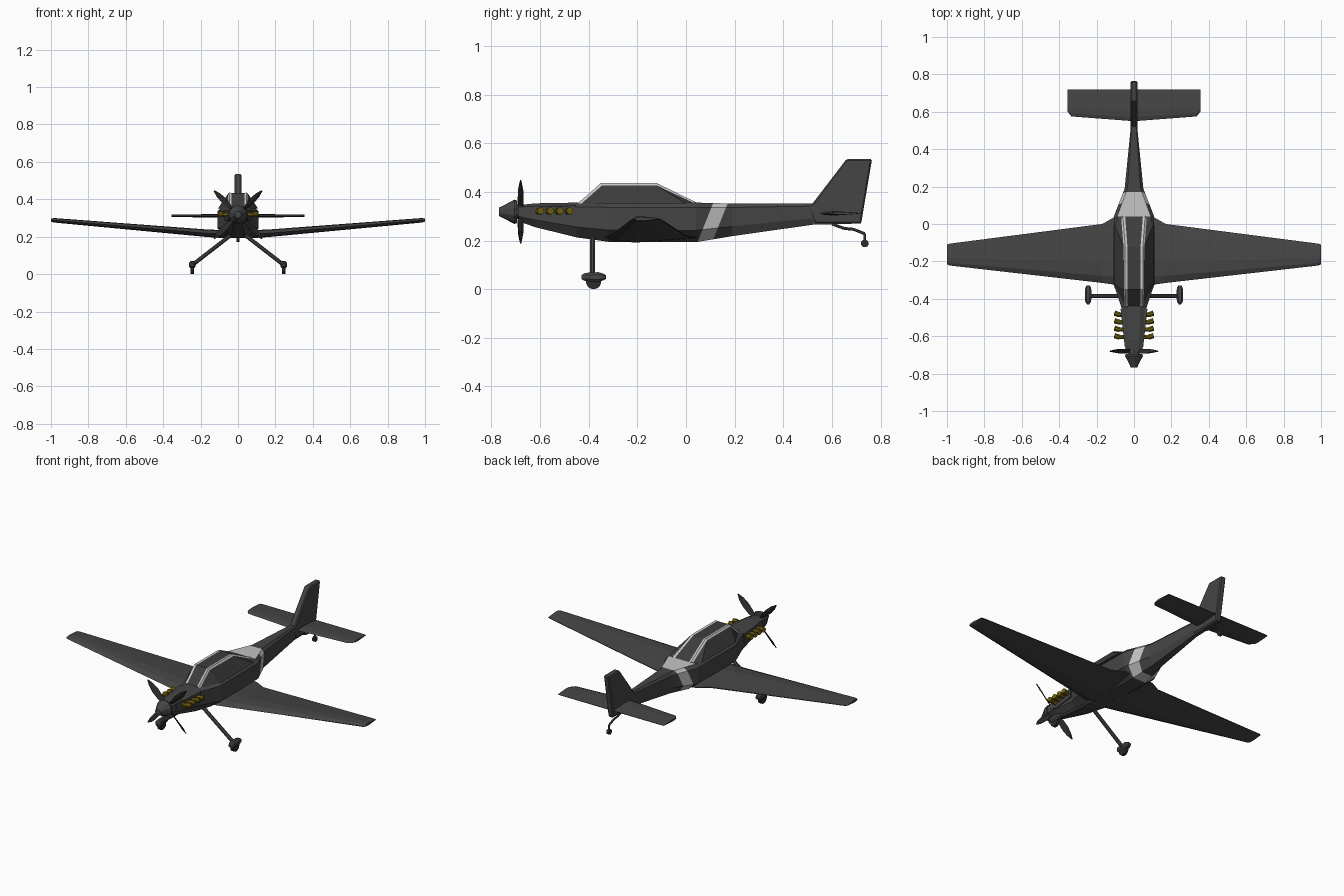
import bpy, bmesh
from math import cos, sin, pi, radians
from mathutils import Vector, Matrix

cube = bpy.data.objects.get("Cube")
if cube:
    bpy.data.objects.remove(cube, do_unlink=True)


def material(name, r, g, b):
    mat = bpy.data.materials.new(name)
    mat.use_nodes = True
    mat.diffuse_color = (r, g, b, 1)
    mat.node_tree.nodes["Principled BSDF"].inputs["Base Color"].default_value = (r, g, b, 1)
    return mat


GREY = material("dark grey paint", .06, .06, .06)
WHITE = material("white trim", .55, .55, .55)
GLASS = material("smoked glass", .045, .045, .045)
BLACK = material("black rubber", .025, .025, .025)
BRASS = material("dark brass", .16, .12, .005)


def finish(name, bm, mats, mirror=False):
    bmesh.ops.recalc_face_normals(bm, faces=bm.faces)
    mesh = bpy.data.meshes.new(name)
    bm.to_mesh(mesh)
    bm.free()
    obj = bpy.data.objects.new(name, mesh)
    bpy.context.collection.objects.link(obj)
    for mat in mats:
        mesh.materials.append(mat)
    if mirror:
        obj.modifiers.new("mirror", "MIRROR").use_mirror_merge = False
    return obj


def skin(rings):
    """Bridge equal rings of points into a closed body."""
    bm = bmesh.new()
    loops = [[bm.verts.new(p) for p in ring] for ring in rings]
    count = len(loops[0])
    for a, b in zip(loops, loops[1:]):
        for i in range(count):
            j = (i + 1) % count
            bm.faces.new((a[i], a[j], b[j], b[i]))
    bm.faces.new(loops[0])
    bm.faces.new(loops[-1])
    return bm


def loft(name, rings, mat, mirror=False):
    return finish(name, skin(rings), [mat], mirror)


def ring(centre, axis, radius, sides):
    turn = Vector(axis).to_track_quat("Z", "Y")
    return [Vector(centre) + turn @ Vector((radius * cos(a), radius * sin(a), 0))
            for a in ((i + .5) * 2 * pi / sides for i in range(sides))]


def rod(name, a, b, radius, mat, sides=8, mirror=False):
    axis = Vector(b) - Vector(a)
    return loft(name, [ring(a, axis, radius, sides), ring(b, axis, radius, sides)], mat, mirror)


def section(y, deck, half, top, bottom, keel):
    """Eight sided fuselage frame."""
    rise = (top - bottom) * .3
    side = [(deck, top), (half, top - rise * .4), (half, bottom + rise), (keel, bottom)]
    return [Vector((x, y, z)) for x, z in side] + [Vector((-x, y, z)) for x, z in reversed(side)]


# Fuselage with a slanted white band
frames = [(-.69, .022, .042, .345, .28, .02), (-.62, .027, .05, .353, .255, .025),
          (-.45, .035, .066, .356, .213, .035), (-.32, .09, .11, .356, .195, .045),
          (.04, .09, .108, .356, .193, .045), (.19, .035, .05, .352, .218, .025),
          (.52, .012, .017, .352, .265, .012), (.72, .012, .016, .35, .27, .012)]
bm = skin([section(*f) for f in frames])
slant = Vector((0, 1, -.4))
for offset in (-.03, .03):
    bmesh.ops.bisect_plane(bm, geom=bm.verts[:] + bm.edges[:] + bm.faces[:],
                           plane_co=(0, offset, 0), plane_no=slant)
bm.normal_update()
for face in bm.faces:
    c = face.calc_center_median()
    deck = abs(face.normal.z) > .99 and c.z > .33 and .04 < c.y < .16
    face.material_index = int(abs(slant.dot(c)) < .03 or deck)
finish("fuselage", bm, [GREY, WHITE])

# Canopy: white frame with inset glass
bm = bmesh.new()
base = [(.045, -.445), (.108, -.32), (.106, 0), (.06, .05)]
roof = [(.047, -.35), (.047, -.12)]
shell = {}
for s in (-1, 1):
    shell[s] = ([bm.verts.new((s * x, y, .353)) for x, y in base]
                + [bm.verts.new((s * x, y, .436)) for x, y in roof])
regions = []
for s in (-1, 1):
    a, b, c, d, e, f = shell[s]
    regions.append([bm.faces.new(v) for v in ((a, b, e), (b, c, f, e), (c, d, f))])
left, right = shell[-1], shell[1]
regions.append([bm.faces.new((left[i], left[j], right[j], right[i]))
                for i, j in ((0, 4), (4, 5), (5, 3))])
bmesh.ops.recalc_face_normals(bm, faces=bm.faces)
for region in regions:
    bmesh.ops.inset_region(bm, faces=region, thickness=.012, depth=-.002, use_even_offset=True)
    for face in region:
        face.material_index = 1
finish("canopy", bm, [WHITE, GLASS])


# Wings
def airfoil(x, front, back, z, thick):
    shape = [(0, 0), (.12, .4), (.35, .5), (.75, .25), (1, .06),
             (1, -.06), (.75, -.25), (.35, -.5), (.12, -.4)]
    return [Vector((x, front + (back - front) * u, z + thick * v)) for u, v in shape]


loft("wing", [airfoil(.03, -.34, .05, .213, .042), airfoil(.1, -.325, .04, .215, .042),
              airfoil(.17, -.315, 0, .219, .04), airfoil(.985, -.222, -.105, .288, .024),
              airfoil(1, -.215, -.11, .289, .015)], GREY, True)

# Tailplane
loft("tailplane", [airfoil(.005, .55, .72, .312, .018), airfoil(.335, .575, .72, .312, .015),
                   airfoil(.355, .6, .718, .312, .012)], GREY, True)

# Fin with softened edges
outline = [(.5, .34), (.52, .352), (.66, .535), (.765, .535), (.72, .27), (.53, .27)]
fin = loft("fin", [[Vector((x, y, z)) for y, z in outline] for x in (-.018, .018)], GREY)
bevel = fin.modifiers.new("edge", "BEVEL")
bevel.width = .006
bevel.segments = 1

# Raised engine panels and exhaust stubs
panel = [(-.66, .338), (-.455, .344), (-.455, .285), (-.6, .285), (-.66, .305)]
loft("engine_panel", [[Vector((x + (y + .66) * .11, y, z)) for y, z in panel]
                      for x in (.035, .049)], GREY, True)
for i in range(4):
    y = -.605 + i * .04
    rod("exhaust_%d" % (i + 1), (.04, y, .316), (.082, y, .32), .012, BRASS, mirror=True)
    rod("exhaust_tip_%d" % (i + 1), (.078, y, .32), (.104, y + .008, .322), .015, BRASS, mirror=True)

# Spinner and propeller
HUB = Vector((0, -.68, .318))
profile = [(-.768, .018), (-.75, .026), (-.706, .05), (-.695, .046), (-.694, .03), (-.67, .03)]
loft("spinner", [ring((0, y, HUB.z), (0, 1, 0), r, 10) for y, r in profile], GREY)
stations = [(.02, .01, 70), (.06, .016, 50), (.11, .019, 35), (.15, .014, 25), (.182, .003, 20)]
for k in range(4):
    spin = Matrix.Rotation(radians(45 + 90 * k), 3, "Y")
    rings = []
    for reach, chord, pitch in stations:
        twist = Matrix.Rotation(radians(pitch), 3, "Z")
        flat = [(-chord, 0), (0, -.003), (chord, 0), (0, .003)]
        rings.append([HUB + spin @ (twist @ Vector((u, v, 0)) + Vector((0, 0, reach)))
                      for u, v in flat])
    loft("propeller_blade_%d" % (k + 1), rings, BLACK)

# Main landing gear
rod("gear_leg", (.03, -.385, .215), (.243, -.385, .05), .0115, GREY, mirror=True)
spat = [(-.43, .006, .008), (-.415, .016, .017), (-.36, .018, .02), (-.34, .015, .014),
        (-.328, .008, .007)]
loft("wheel_spat", [[Vector((.245 + w * u, y, .05 + h * v)) for u, v in
                     ((1, .5), (.5, 1), (-.5, 1), (-1, .5), (-1, -.5), (-.5, -1), (.5, -1), (1, -.5))]
                    for y, w, h in spat], GREY, True)
rod("main_wheel", (.236, -.38, .031), (.254, -.38, .031), .031, BLACK, 16, True)

# Tail wheel on a cranked spring
path = [(.6, .268), (.65, .25), (.69, .246), (.735, .228), (.735, .19)]
for i, (a, b) in enumerate(zip(path, path[1:])):
    rod("tail_spring_%d" % (i + 1), (0, *a), (0, *b), .006, GREY, 6)
rod("tail_wheel", (-.008, .735, .188), (.008, .735, .188), .016, BLACK, 12)
